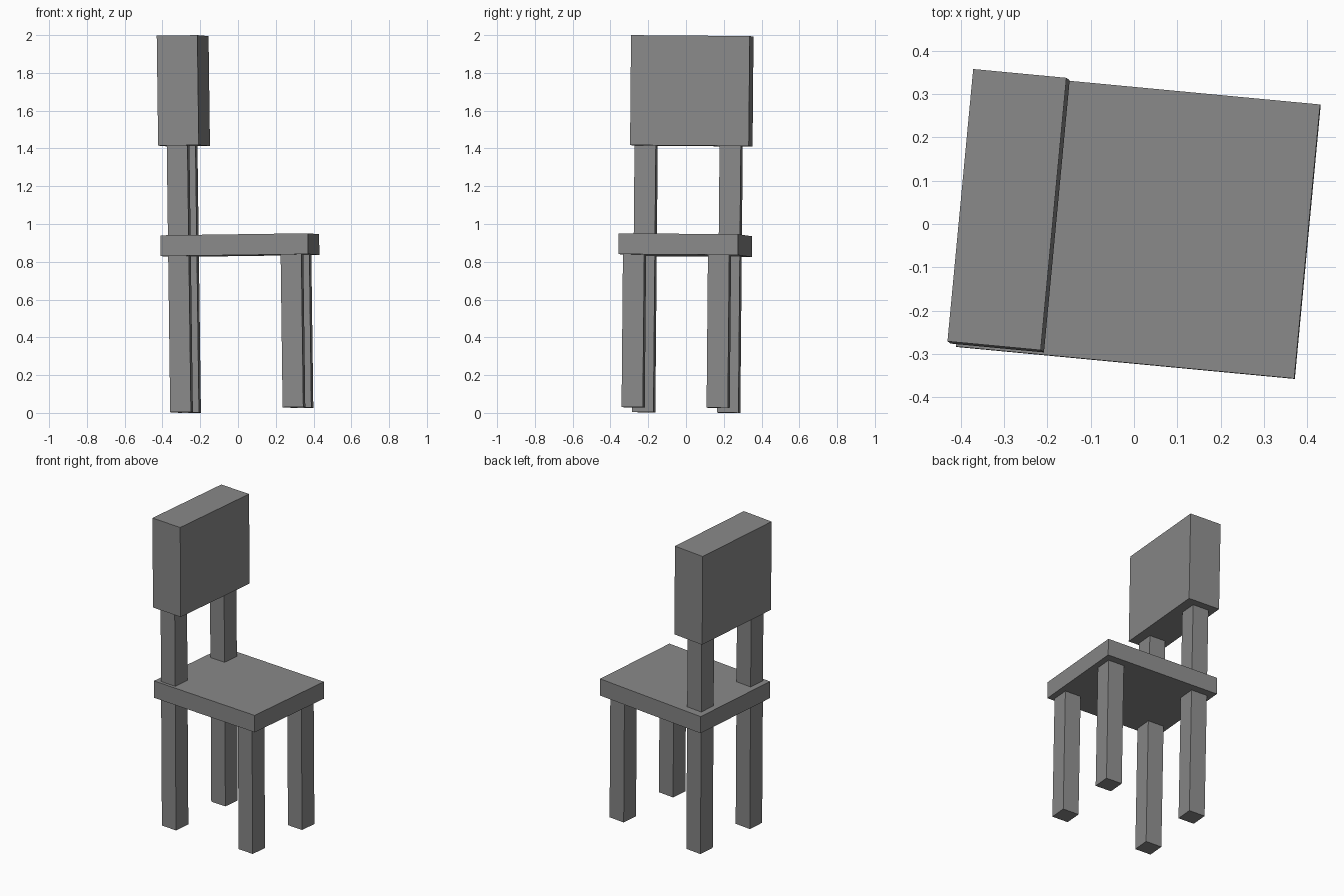
import bpy
import math
from mathutils import Matrix, Vector

cube = bpy.data.objects.get("Cube")
if cube:
    bpy.data.objects.remove(cube, do_unlink=True)

grey = bpy.data.materials.new("plain grey")
grey.use_nodes = True
color = (0.25, 0.25, 0.25, 1)
grey.diffuse_color = color
grey.node_tree.nodes["Principled BSDF"].inputs["Base Color"].default_value = color

# The whole chair is turned and leans slightly about the seat centre
pose = (Matrix.Translation((0.01, -0.004, 0.888))
        @ Matrix.Rotation(-0.009, 4, 'X')
        @ Matrix.Rotation(-0.013, 4, 'Y')
        @ Matrix.Rotation(math.radians(-5.4), 4, 'Z'))


def box(name, x, y, width, depth, bottom, top):
    """Box in chair space, heights measured from the seat centre."""
    bpy.ops.mesh.primitive_cube_add(size=1)
    ob = bpy.context.object
    ob.name = name
    ob.data.transform(Matrix.Translation((x, y, (bottom + top) / 2))
                      @ Matrix.Diagonal(Vector((width, depth, top - bottom, 1))))
    ob.matrix_world = pose
    ob.data.materials.append(grey)


SEAT = 0.055      # half thickness of the seat
REST = 0.53       # underside of the backrest
LEG = (0.11, 0.113)

box("seat", 0, 0, 0.784, 0.635, -SEAT, SEAT)
box("backrest", -0.29, 0, 0.216, 0.631, REST, 1.112)

# Legs at the four corners, with posts above the two that carry the backrest
for side, y in (("right", -0.241), ("left", 0.211)):
    box(f"front_leg_{side}", 0.299, y, *LEG, -0.864, -SEAT)
    box(f"rear_leg_{side}", -0.299, y, *LEG, -0.882, -SEAT)
    box(f"back_post_{side}", -0.299, y, *LEG, SEAT, REST)
